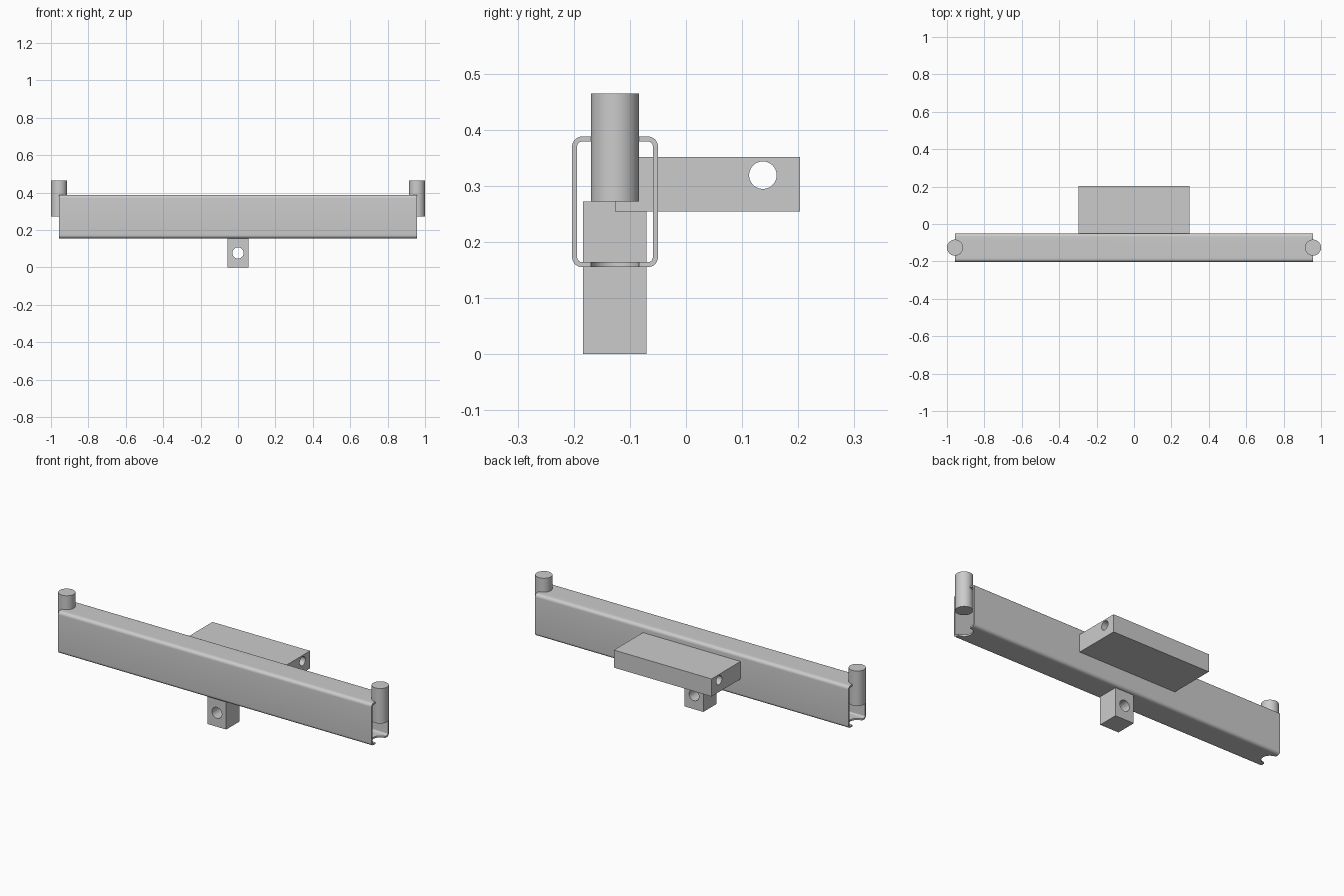
import bpy, bmesh, math
from mathutils import Matrix

if "Cube" in bpy.data.objects:
    bpy.data.objects.remove(bpy.data.objects["Cube"])

grey = bpy.data.materials.new("steel_grey")
grey.diffuse_color = (0.6, 0.6, 0.6, 1)
grey.use_nodes = True
grey.node_tree.nodes["Principled BSDF"].inputs["Base Color"].default_value = grey.diffuse_color


def make_object(name, bm):
    bmesh.ops.recalc_face_normals(bm, faces=bm.faces)
    me = bpy.data.meshes.new(name)
    bm.to_mesh(me)
    bm.free()
    ob = bpy.data.objects.new(name, me)
    bpy.context.collection.objects.link(ob)
    me.materials.append(grey)
    return ob


def box(name, lo, hi):
    bm = bmesh.new()
    bmesh.ops.create_cube(bm, size=1)
    for v in bm.verts:
        v.co = [(a + b) / 2 + c * (b - a) for a, b, c in zip(lo, hi, v.co)]
    return make_object(name, bm)


def cylinder(name, centre, radius, length, axis="Z"):
    bm = bmesh.new()
    turn = {"X": Matrix.Rotation(math.pi / 2, 4, "Y"),
            "Y": Matrix.Rotation(math.pi / 2, 4, "X"),
            "Z": Matrix.Identity(4)}[axis]
    bmesh.ops.create_cone(bm, cap_ends=True, segments=64, radius1=radius, radius2=radius,
                          depth=length, matrix=Matrix.Translation(centre) @ turn)
    return make_object(name, bm)


def cut(ob, cutter):
    mod = ob.modifiers.new("cut", "BOOLEAN")
    mod.operation, mod.solver, mod.object = "DIFFERENCE", "EXACT", cutter
    bpy.context.view_layer.objects.active = ob
    bpy.ops.object.modifier_apply(modifier=mod.name)
    bpy.data.objects.remove(cutter)


def smooth(ob):
    bpy.ops.object.select_all(action="DESELECT")
    ob.select_set(True)
    bpy.context.view_layer.objects.active = ob
    bpy.ops.object.shade_smooth_by_angle(angle=math.radians(30))


def rounded_rect(y0, y1, z0, z1, r, steps=8):
    pts = []
    for i, (y, z) in enumerate([(y1 - r, z1 - r), (y0 + r, z1 - r), (y0 + r, z0 + r), (y1 - r, z0 + r)]):
        for k in range(steps + 1):
            a = math.pi / 2 * (i + k / steps)
            pts.append((y + r * math.cos(a), z + r * math.sin(a)))
    return pts


END, MID_Y, WALL = 0.957, -0.1265, 0.009

# hollow rectangular cross beam with rounded corners
bm = bmesh.new()
outer = rounded_rect(-0.203, -0.05, 0.155, 0.388, 0.018)
inner = rounded_rect(-0.203 + WALL, -0.05 - WALL, 0.155 + WALL, 0.388 - WALL, 0.009)
rings = [[bm.verts.new((x, y, z)) for y, z in pts]
         for x, pts in ((-END, outer), (END, outer), (END, inner), (-END, inner))]
for a, b in zip(rings, rings[1:] + rings[:1]):
    for i in range(len(a)):
        j = (i + 1) % len(a)
        bm.faces.new((a[i], a[j], b[j], b[i]))
beam = make_object("cross_beam", bm)

# end pins, each sitting in a half-round notch through top and bottom walls
for side, name in ((-1, "left_pin"), (1, "right_pin")):
    cut(beam, cylinder("notch_cutter", (side * END, MID_Y, 0.27), 0.043, 0.5))
    smooth(cylinder(name, (side * END, MID_Y, 0.3685), 0.043, 0.193))
smooth(beam)

# lower lug with a front-to-back hole
lug = box("lower_lug", (-0.057, -0.184, 0), (0.057, -0.07, 0.272))
cut(lug, cylinder("lug_cutter", (0, MID_Y, 0.077), 0.03, 0.4, "Y"))
smooth(lug)

# rear block with a sideways hole
block = box("rear_block", (-0.298, MID_Y, 0.254), (0.298, 0.203, 0.351))
cut(block, cylinder("block_cutter", (0, 0.137, 0.319), 0.0245, 1, "X"))
smooth(block)
